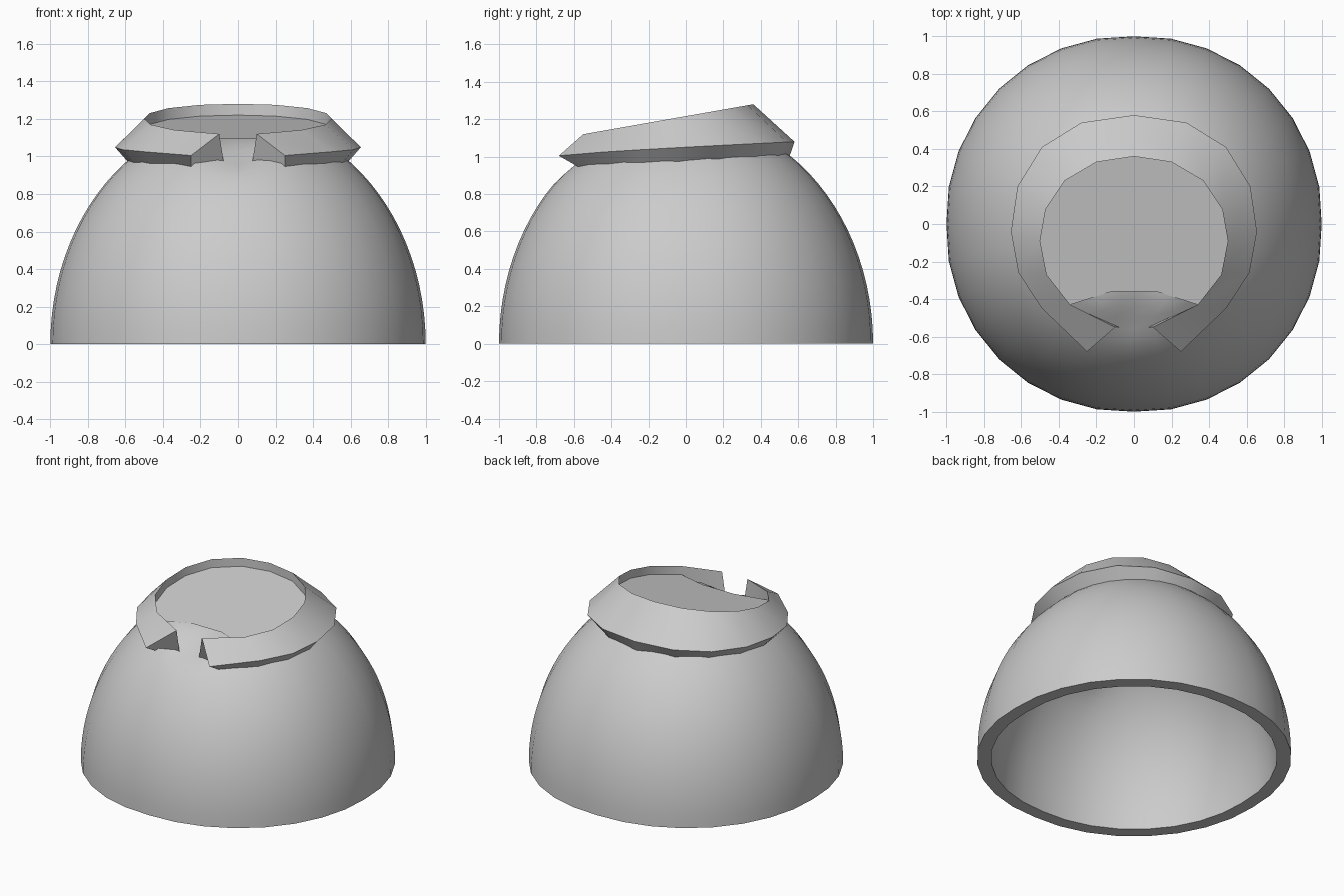
import bpy, bmesh
from math import sin, cos, pi, sqrt, hypot, radians, exp

if "Cube" in bpy.data.objects:
    bpy.data.objects.remove(bpy.data.objects["Cube"])

SIDES, RINGS = 32, 24


def floor_z(y):
    # tilted plane of the recessed top
    return 1.06 + 0.176 * (y + 0.55)


def make(name, bm, angle):
    bmesh.ops.recalc_face_normals(bm, faces=bm.faces)
    me = bpy.data.meshes.new(name)
    bm.to_mesh(me)
    bm.free()
    ob = bpy.data.objects.new(name, me)
    bpy.context.collection.objects.link(ob)
    bpy.ops.object.select_all(action='DESELECT')
    ob.select_set(True)
    bpy.context.view_layer.objects.active = ob
    bpy.ops.object.shade_smooth_by_angle(angle=radians(angle))


def bridge(bm, a, b):
    n = len(a)
    for i in range(n):
        k = (i + 1) % n
        bm.faces.new((a[i], a[k], b[k], b[i]))


def dome_rings(bm, radius, height, drop):
    rings = []
    for j in range(RINGS):
        t = j / RINGS * pi / 2
        ring = []
        for i in range(SIDES):
            a = 2 * pi * i / SIDES
            # slightly squared plan
            r = radius * cos(t) * (1 + .018 * abs(sin(2 * a)))
            x, y = r * cos(a), r * sin(a)
            # hollow in the collar gap
            dip = .06 * exp(-(x / .12) ** 2 - ((y + .5) / .12) ** 2)
            z = min(height * sin(t), floor_z(y) - drop) - dip
            ring.append(bm.verts.new((x, y, z)))
        rings.append(ring)
    tip = bm.verts.new((0, 0, min(height, floor_z(0) - drop)))
    for lo, hi in zip(rings, rings[1:]):
        bridge(bm, lo, hi)
    for i in range(SIDES):
        bm.faces.new((rings[-1][i], rings[-1][(i + 1) % SIDES], tip))
    return rings[0]


# Hollow dome shell with a thick rim
bm = bmesh.new()
outer_rim = dome_rings(bm, 1.0, 1.21, 0.004)
inner_rim = dome_rings(bm, 0.91, 1.12, 0.09)
bridge(bm, outer_rim, inner_rim)
make("dome_shell", bm, 45)

# Collar outlines for the right half, from the front gap to the back
lip = [(.25, -.68), (.49, -.45), (.615, -.26), (.655, -.04),
       (.62, .2), (.49, .41), (.28, .54), (0, .58)]
top = [(.1, -.55), (.34, -.43), (.465, -.27), (.5, -.09),
       (.47, .08), (.37, .23), (.2, .33), (0, .36)]


def mirrored(points):
    return points + [(-x, y) for x, y in reversed(points[:-1])]


# Open collar: sloped top, overhanging lip, underside tucked into the dome
bm = bmesh.new()
sections = []
for (lx, ly), (tx, ty) in zip(mirrored(lip), mirrored(top)):
    f = (ly + .68) / 1.26
    low_z = .94 + .06 * f
    r = sqrt(1 - (low_z / 1.21) ** 2) - .01
    k = r / hypot(lx, ly)
    end = ly < -.6
    # keep the gap ends square to the front
    low = (lx, -sqrt(r * r - lx * lx)) if end else (lx * k, ly * k)
    sections.append([bm.verts.new(p) for p in (
        (tx, ty, floor_z(ty) + .06),
        (lx, ly, 1.005 + .075 * f ** .8),
        (low[0], low[1], low_z),
        (tx * (.75 if end else 1), ty, floor_z(ty) - .1))])
for a, b in zip(sections, sections[1:]):
    bridge(bm, a, b)
bm.faces.new(sections[0])
bm.faces.new(sections[-1])
make("collar", bm, 38)

# Recessed tilted floor inside the collar, notched towards the gap
bm = bmesh.new()
edge = mirrored(top[1:]) + [(-.12, -.36), (.12, -.36)]
bm.faces.new([bm.verts.new((x, y, floor_z(y))) for x, y in edge])
make("top_floor", bm, 30)
